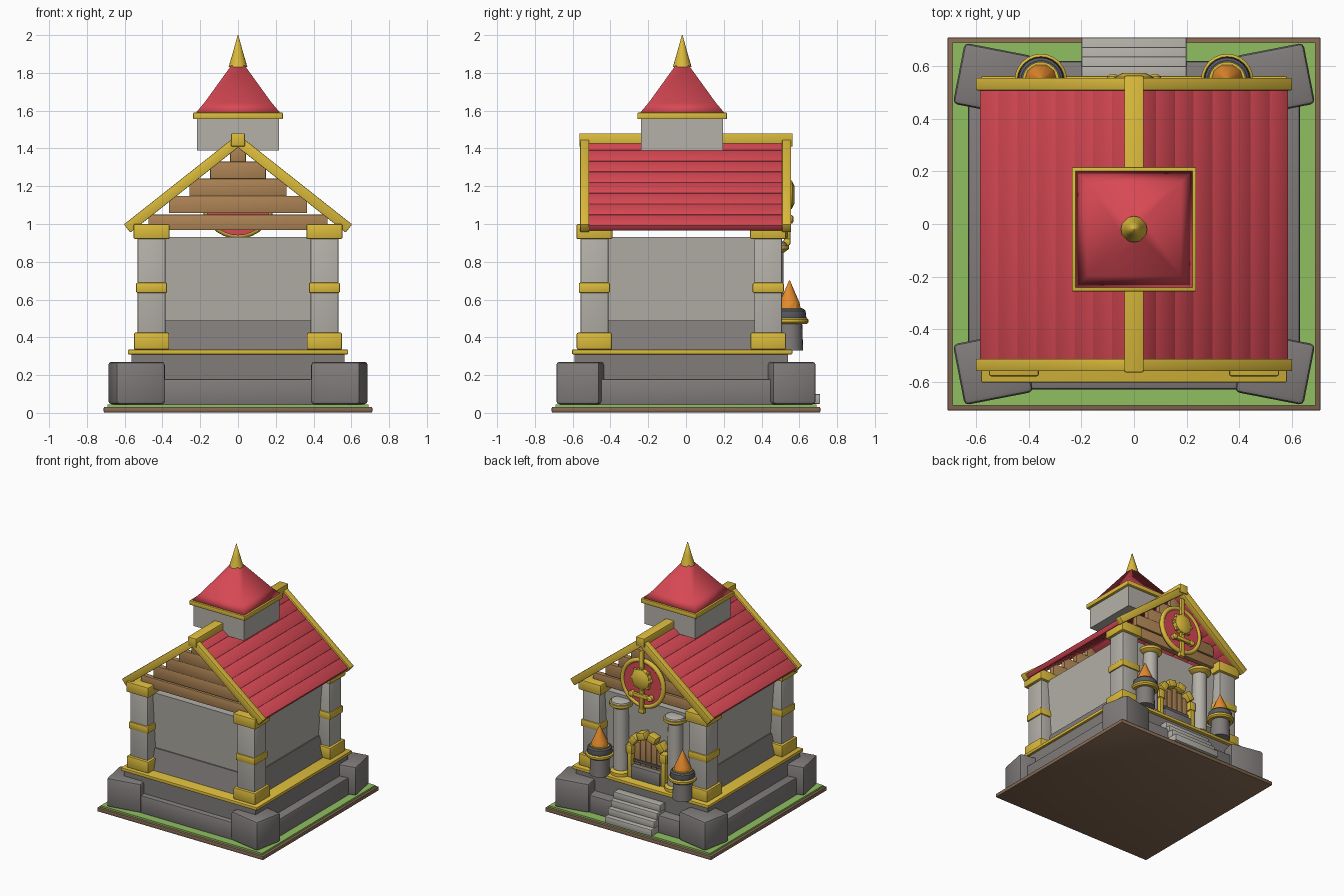
import bpy, bmesh, math
from mathutils import Matrix, Vector

if "Cube" in bpy.data.objects:
    bpy.data.objects.remove(bpy.data.objects["Cube"])


def make_material(name, r, g, b):
    m = bpy.data.materials.new(name)
    m.use_nodes = True
    m.diffuse_color = (r, g, b, 1)
    bsdf = m.node_tree.nodes["Principled BSDF"]
    bsdf.inputs["Base Color"].default_value = (r, g, b, 1)
    bsdf.inputs["Roughness"].default_value = 0.8
    return m


STONE = make_material("light stone", .46, .44, .40)
DARK = make_material("dark stone", .215, .2, .195)
GOLD = make_material("gold", .71, .495, .045)
RED = make_material("red tile", .68, .065, .088)
WOOD = make_material("wood", .42, .23, .09)
EARTH = make_material("earth", .24, .145, .088)
GRASS = make_material("grass", .28, .52, .12)
FLAME = make_material("flame orange", .79, .26, .026)
IRON = make_material("iron", .10, .107, .122)

MID = -0.025  # y of the building's middle
R2 = math.sqrt(2)


def finish(name, bm, mat, sharp=35):
    bmesh.ops.recalc_face_normals(bm, faces=bm.faces)
    me = bpy.data.meshes.new(name)
    bm.to_mesh(me)
    bm.free()
    me.materials.append(mat)
    me.shade_smooth()
    me.set_sharp_from_angle(angle=math.radians(sharp))
    ob = bpy.data.objects.new(name, me)
    bpy.context.collection.objects.link(ob)
    return ob


def box(name, mat, centre, size, bevel=0.0, rot=0.0, axis='Z'):
    bm = bmesh.new()
    bmesh.ops.create_cube(bm, size=1)
    bmesh.ops.scale(bm, vec=size, verts=bm.verts)
    if bevel:
        bmesh.ops.bevel(bm, geom=bm.edges[:], offset=bevel, segments=2,
                        profile=0.5, affect='EDGES')
    bm.transform(Matrix.Translation(centre) @ Matrix.Rotation(rot, 4, axis))
    return finish(name, bm, mat)


def slab(name, mat, half_x, z0, z1, y=MID, half_y=None, bevel=0.0):
    """Box given by half widths and a height range."""
    half_y = half_y or half_x
    return box(name, mat, (0, y, (z0 + z1) / 2), (half_x * 2, half_y * 2, z1 - z0), bevel)


def lathe(name, mat, profile, centre, sides=24, turn=0.0, lay=False, sharp=35):
    """Revolve (radius, height) points; lay turns the axis to +y."""
    bm = bmesh.new()
    rings = []
    for r, h in profile:
        rings.append([bm.verts.new((r * math.cos(turn + k * math.tau / sides),
                                    r * math.sin(turn + k * math.tau / sides), h))
                      for k in range(sides)])
    for a, b in zip(rings, rings[1:]):
        for k in range(sides):
            n = (k + 1) % sides
            bm.faces.new((a[k], a[n], b[n], b[k]))
    bm.faces.new(rings[0])
    bm.faces.new(rings[-1])
    spin = Matrix.Rotation(-math.pi / 2, 4, 'X') if lay else Matrix()
    bm.transform(Matrix.Translation(centre) @ spin)
    return finish(name, bm, mat, sharp)


def square_taper(name, mat, profile, y, sharp=35):
    """Four-sided block from (half width, height) points."""
    return lathe(name, mat, [(h * R2, z) for h, z in profile], (0, y, 0), 4, math.pi / 4,
                 sharp=sharp)


def torus(name, mat, radius, thick, centre):
    """Ring standing upright, facing +y."""
    bm = bmesh.new()
    grid = []
    for i in range(32):
        a = i * math.tau / 32
        grid.append([])
        for j in range(8):
            b = j * math.tau / 8
            r = radius + thick * math.cos(b)
            grid[-1].append(bm.verts.new((r * math.cos(a), thick * math.sin(b), r * math.sin(a))))
    for i in range(32):
        for j in range(8):
            bm.faces.new((grid[i][j], grid[i - 1][j], grid[i - 1][j - 1], grid[i][j - 1]))
    bm.transform(Matrix.Translation(centre))
    return finish(name, bm, mat, 60)


# Ground
slab("earth_base", EARTH, .711, .002, .032, y=0, bevel=.006)
slab("grass", GRASS, .692, .025, .045, y=0)

# Plinth with turned corner stones and gold trim
slab("plinth_lower", DARK, .633, .04, .18, y=-.005, half_y=.625, bevel=.012)
slab("plinth_upper", DARK, .565, .17, .315)
slab("plinth_trim", GOLD, .583, .31, .335, y=-.02, bevel=.005)
for sx in (-1, 1):
    for sy in (-1, 1):
        box("corner_stone", DARK, (sx * .537, sy * .549, .158), (.266, .236, .225),
            .018, sx * sy * math.radians(11))

# Stairs
for i in range(4):
    top, front = .1 + i * .05, .71 - i * .036
    box("stair_step", STONE, (0, (front + .54) / 2, top - .026), (.4, front - .54, .052), .005)

# Walls lean out slightly above a sloped footing
square_taper("wall", STONE, [(.435, .48), (.47, .93)], MID)
square_taper("wall_footing", DARK, [(.487, .33), (.445, .49)], MID)

# Corner posts with gold base, band and cap
for sx in (-1, 1):
    for sy in (-1, 1):
        x, y = sx * .4575, MID + sy * .46
        box("corner_post", STONE, (x, y, .66), (.147, .147, .66), .006)
        box("post_base", GOLD, (x, y, .38), (.187, .187, .09), .008)
        box("post_band", GOLD, (x, y, .662), (.165, .165, .055), .008)
        box("post_cap", GOLD, (x, y, .96), (.19, .19, .08), .008)

# Gable boards on both ends
for sy in (-1, 1):
    for i, half in enumerate((.475, .366, .258, .148, .042)):
        z, height = (1.008, .082) if i == 0 else (1.013 + i * .0905, .092)
        box("gable_board", WOOD, (0, MID + sy * .468, z), (half * 2, .04, height), .004)

# Roof boards, gold rakes and ridge
PITCH = math.radians(38.3)


def on_slope(name, mat, side, start, end, apex, y, depth, thick, tilt=0.0, bevel=.004):
    s = (start + end) / 2
    centre = (side * s * math.cos(PITCH), y, apex - s * math.sin(PITCH))
    box(name, mat, centre, (end - start, depth, thick), bevel, side * (PITCH + tilt), 'Y')


for side in (-1, 1):
    for i in range(8):
        w = .734 / 8
        on_slope("roof_board", RED, side, i * w, (i + 1) * w + .002, 1.434,
                 0, 1.035, .036, -.02)
    for y in (-.537, .533):
        on_slope("gable_rake", GOLD, side, 0, .748, 1.44, y, .047, .055)
box("ridge_beam", GOLD, (0, 0, 1.445), (.074, 1.13, .07), .006)

# Cupola
slab("cupola_wall", STONE, .217, 1.39, 1.56, y=-.02)
slab("cupola_trim", GOLD, .237, 1.555, 1.59, y=-.02, bevel=.005)
square_taper("cupola_roof", RED, [(.224, 1.588), (.178, 1.642), (.035, 1.84)], -.02, sharp=180)
lathe("spire", GOLD, [(.05, 1.83), (.028, 1.905), (.002, 2.0)], (0, -.02, 0), 16, sharp=100)

# Doorway
YD = .45
box("door_sill", DARK, (0, YD + .01, .385), (.25, .08, .1), .006)
for i in range(5):
    x = (i - 2) * .048
    top = .66 - abs(i - 2) * .025
    box("door_plank", WOOD, (x, YD - .01, (.42 + top) / 2), (.046, .04, top - .42), .004)
box("door_strap", IRON, (0, YD + .012, .465), (.24, .014, .02))
for sx in (-1, 1):
    box("door_jamb", GOLD, (sx * .145, YD + .01, .44), (.035, .06, .21), .005)
for i in range(6):
    a = math.pi * i / 5
    box("arch_block", GOLD, (.145 * math.cos(a), YD + .01, .55 + .13 * math.sin(a)),
        (.055, .07, .07), .008, -a, 'Y')

# Columns and braziers, mirrored about the door
for sx in (-1, 1):
    c = (sx * .232, .462, 0)
    lathe("column", STONE, [(.056, .33), (.053, .87)], c)
    lathe("column_base", GOLD, [(.075, .33), (.075, .36), (.058, .375)], c)
    lathe("column_ring", GOLD, [(.058, .85), (.084, .868), (.084, .888)], c)
    lathe("column_cap", STONE, [(.074, .885), (.07, .9), (.045, .91)], c)
    c = (sx * .355, .548, 0)
    lathe("brazier_foot", DARK, [(.072, .33), (.067, .48)], c)
    lathe("brazier_ring", GOLD, [(.09, .47), (.1, .48), (.1, .495), (.09, .503)], c)
    lathe("brazier_bowl", IRON, [(.075, .47), (.09, .5), (.085, .54), (.075, .55)], c)
    lathe("brazier_rim", GOLD, [(.07, .545), (.07, .556)], c)
    lathe("flame", FLAME, [(.063, .55), (.055, .585), (.003, .7)], c, 10)

# Round emblem on the gable
c = Vector((0, .515, 1.115))
lathe("emblem_disc", RED, [(.175, -.02), (.175, .015)], c, 32, lay=True)
torus("emblem_rim", GOLD, .175, .018, c + Vector((0, .008, 0)))
box("emblem_shaft", GOLD, (0, .54, 1.14), (.034, .025, .46), .005)
box("emblem_foot", GOLD, (0, .535, .905), (.05, .035, .035), .008)
box("emblem_bar", GOLD, (0, .55, 1.025), (.15, .025, .03), .006)
for sx in (-1, 1):
    lathe("emblem_bar_end", GOLD, [(.022, 0), (.022, .025), (.012, .032)],
          (sx * .08, .537, 1.025), 12, lay=True)
lathe("emblem_boss", GOLD, [(.078, 0), (.075, .03), (.045, .045)], (0, .53, 1.155), 16, lay=True)
for i in range(8):
    a = i * math.tau / 8
    box("emblem_ray", GOLD, (.077 * math.cos(a), .545, 1.155 + .077 * math.sin(a)),
        (.022, .024, .022), .003, math.pi / 4 - a, 'Y')
